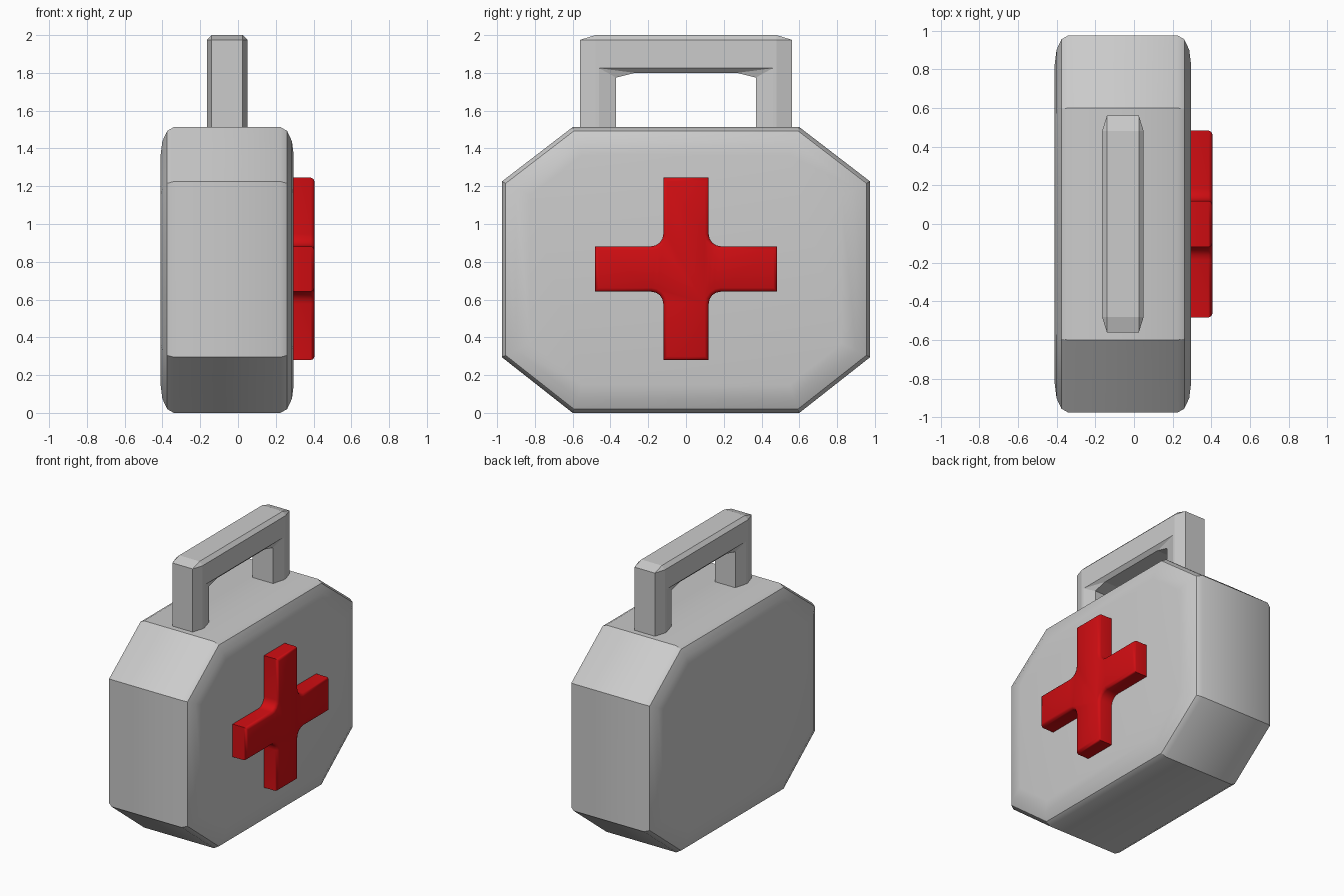
import bpy, bmesh
from math import sin, cos, radians
from mathutils import Vector

if "Cube" in bpy.data.objects:
    bpy.data.objects.remove(bpy.data.objects["Cube"])


def inset(profile, d):
    """Mitred inward offset of a counter-clockwise (y, z) outline."""
    pts = [Vector(p) for p in profile]
    out = []
    for i, p in enumerate(pts):
        a = (p - pts[i - 1]).normalized()
        b = (pts[(i + 1) % len(pts)] - p).normalized()
        na, nb = Vector((-a.y, a.x)), Vector((-b.y, b.x))
        out.append(p + (na + nb) * d / (1 + na.dot(nb)))
    return out


def loft(name, rings, smooth=None):
    """Join (x, outline) rings along x and cap both ends."""
    bm = bmesh.new()
    loops = [[bm.verts.new((x, p[0], p[1])) for p in outline] for x, outline in rings]
    n = len(loops[0])
    for a, b in zip(loops, loops[1:]):
        for i in range(n):
            j = (i + 1) % n
            bm.faces.new((a[i], a[j], b[j], b[i]))
    bm.faces.new(loops[0])
    bm.faces.new(loops[-1])
    bmesh.ops.remove_doubles(bm, verts=bm.verts, dist=1e-4)
    bmesh.ops.recalc_face_normals(bm, faces=bm.faces)
    mesh = bpy.data.meshes.new(name)
    bm.to_mesh(mesh)
    bm.free()
    if smooth:
        mesh.shade_smooth()
        mesh.set_sharp_from_angle(angle=radians(smooth))
    obj = bpy.data.objects.new(name, mesh)
    bpy.context.collection.objects.link(obj)
    return obj


def mirrored(half):
    return half + [(-y, z) for y, z in reversed(half)]


# Case body: octagonal outline with rounded front and back rims
X0, X1 = -0.41, 0.295
octagon = mirrored([(0.6, 0), (0.975, 0.295), (0.975, 1.225), (0.6, 1.513)])
rim = [(0.07 * (1 - sin(t)), 0.15 * (1 - cos(t)))
       for t in (radians(a) for a in (0, 30, 60, 90))]
rings = [(X0 + dx, inset(octagon, d)) for dx, d in reversed(rim)]
rings += [(X1 - dx, inset(octagon, d)) for dx, d in rim]
loft("case_body", rings, 32)

# Carry handle: arch with wide chamfers on every edge
B = 1.5
core = mirrored([(0.56, B), (0.56, 1.975), (0.48, 2.0)])
core += mirrored([(-0.37, B), (-0.37, 1.775), (-0.27, 1.80)])
side = mirrored([(0.48, B), (0.48, 1.975), (0.48, 1.975)])
side += mirrored([(-0.46, B), (-0.46, 1.825), (-0.46, 1.825)])
CX = -0.0575
loft("carry_handle", [(CX - 0.1075, side), (CX - 0.0825, core),
                      (CX + 0.0825, core), (CX + 0.1075, side)])

# Raised red cross with filleted inner corners
W, R, L, CZ = 0.12, 0.065, 0.483, 0.762
arm = [(L, -W), (L, W)]
arm += [(W + R + R * cos(radians(a)), W + R + R * sin(radians(a)))
        for a in (270, 247.5, 225, 202.5, 180)]
cross = []
for k in range(4):
    c, s = (1, 0, -1, 0)[k], (0, 1, 0, -1)[k]
    cross += [(c * y - s * z, s * y + c * z + CZ) for y, z in arm]
badge = loft("red_cross", [(0.285, cross), (0.385, cross),
                           (0.399, inset(cross, 0.006)),
                           (0.405, inset(cross, 0.02))], 50)
red = bpy.data.materials.new("red")
red.diffuse_color = (0.63, 0.004, 0.006, 1)
red.use_nodes = True
red.node_tree.nodes["Principled BSDF"].inputs["Base Color"].default_value = red.diffuse_color
badge.data.materials.append(red)
